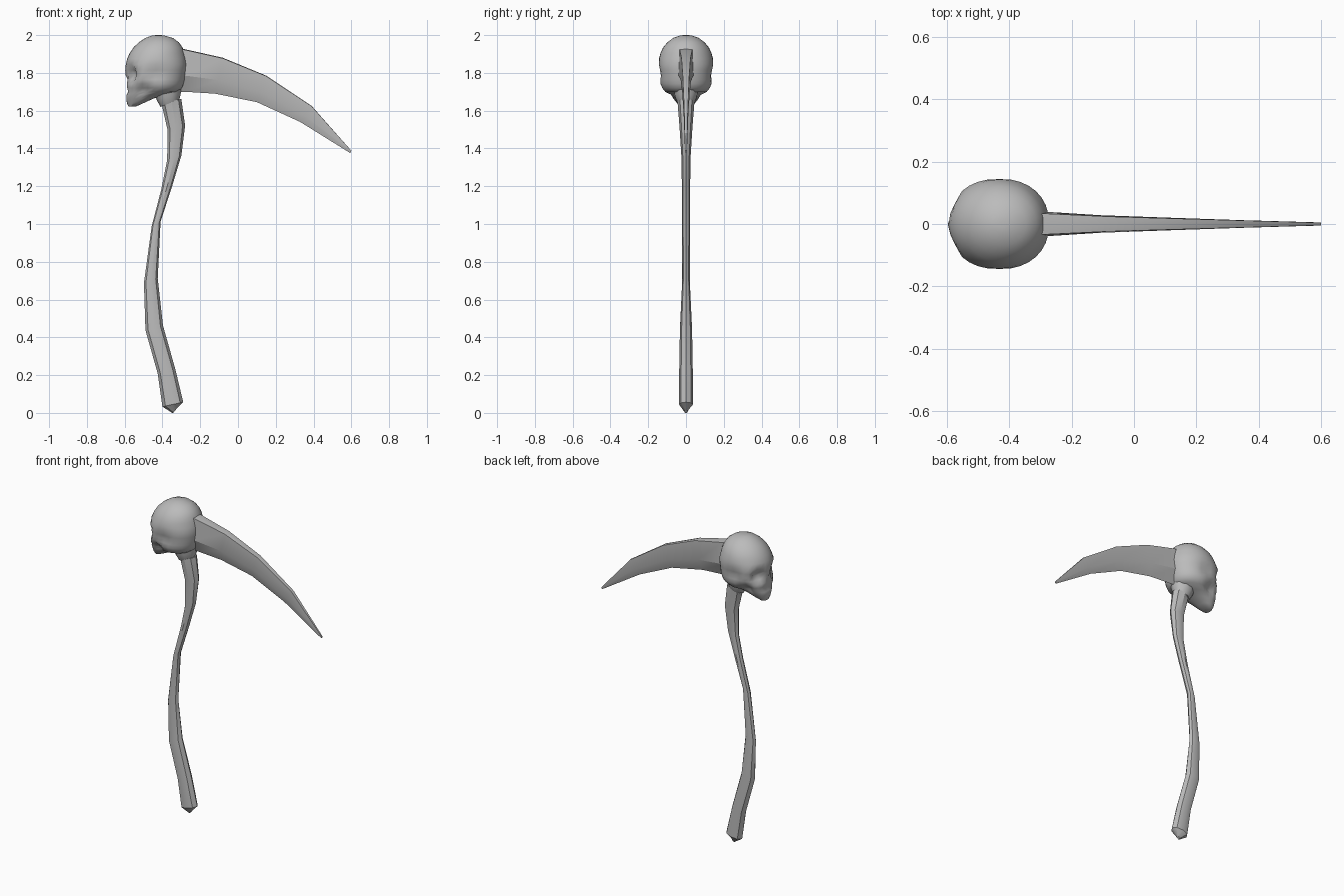
import bpy, bmesh, math
from mathutils import Vector

cube = bpy.data.objects.get("Cube")
if cube:
    bpy.data.objects.remove(cube, do_unlink=True)

bone = bpy.data.materials.new("bone grey")
bone.use_nodes = True
bone.diffuse_color = (0.5, 0.5, 0.5, 1)
bone.node_tree.nodes["Principled BSDF"].inputs["Base Color"].default_value = (0.5, 0.5, 0.5, 1)


def loft(name, rings, angle):
    """Skin a list of equal-length point rings and cap both ends."""
    bm = bmesh.new()
    loops = [[bm.verts.new(p) for p in ring] for ring in rings]
    n = len(loops[0])
    for a, b in zip(loops, loops[1:]):
        for i in range(n):
            j = (i + 1) % n
            bm.faces.new((a[i], a[j], b[j], b[i]))
    bm.faces.new(loops[0])
    bm.faces.new(loops[-1])
    bmesh.ops.remove_doubles(bm, verts=bm.verts, dist=0.0005)
    bmesh.ops.recalc_face_normals(bm, faces=bm.faces)
    mesh = bpy.data.meshes.new(name)
    bm.to_mesh(mesh)
    bm.free()
    mesh.materials.append(bone)
    obj = bpy.data.objects.new(name, mesh)
    bpy.context.collection.objects.link(obj)
    bpy.ops.object.select_all(action='DESELECT')
    obj.select_set(True)
    bpy.context.view_layer.objects.active = obj
    bpy.ops.object.shade_smooth_by_angle(angle=math.radians(angle))
    return obj


def oval(x0, x1, half_y, z, n, tilt=0.0, power=1.0):
    """Horizontal ring from x0 to x1; tilt raises the +x side."""
    cx, rx = (x0 + x1) / 2, (x1 - x0) / 2
    ring = []
    for i in range(n):
        a = math.tau * i / n
        c, s = math.cos(a), math.sin(a)
        c = math.copysign(abs(c) ** power, c)
        s = math.copysign(abs(s) ** power, s)
        ring.append(Vector((cx + rx * c, half_y * s, z + tilt * c)))
    return ring


# Crooked handle: x min, x max, half depth, height
handle = [(-.345, -.325, .008, .01), (-.40, -.29, .037, .045), (-.425, -.332, .036, .22),
          (-.49, -.397, .032, .45), (-.498, -.425, .02, .70), (-.457, -.41, .021, 1.0),
          (-.405, -.345, .022, 1.2), (-.375, -.30, .024, 1.35), (-.373, -.28, .034, 1.51),
          (-.405, -.30, .045, 1.65)]
loft("handle", [oval(*h, 8, 0.012) for h in handle], 35)

# Collar where the neck meets the handle
collar = [(-.41, -.31, .045, 1.64), (-.43, -.302, .062, 1.675), (-.45, -.295, .07, 1.74)]
loft("neck_collar", [oval(*c, 10, 0.02) for c in collar], 40)

# Skull facing -x, stacked from chin to crown
skull = [(-.58, -.54, .03, 1.622), (-.588, -.50, .048, 1.64), (-.592, -.45, .066, 1.663),
         (-.594, -.39, .088, 1.685), (-.586, -.32, .112, 1.70), (-.59, -.296, .128, 1.72),
         (-.597, -.287, .137, 1.742), (-.598, -.281, .139, 1.765), (-.597, -.277, .139, 1.79),
         (-.597, -.274, .142, 1.815), (-.594, -.272, .145, 1.845), (-.587, -.275, .143, 1.875),
         (-.573, -.283, .135, 1.905), (-.553, -.294, .121, 1.935), (-.525, -.313, .098, 1.962),
         (-.49, -.345, .068, 1.985), (-.455, -.39, .03, 1.998), (-.43, -.41, .01, 2.0)]
rings = [oval(*s, 32, 0, 0.9 if s[3] < 1.86 else 1.0) for s in skull]
# Dents: centre, radius, push direction
dents = []
for side in (-1, 1):
    dents += [((-.575, side * .07, 1.79), .05, (.045, -side * .012, 0)),    # eye socket
              ((-.50, side * .12, 1.705), .05, (.0, -side * .035, 0)),      # cheek hollow
              ((-.44, side * .14, 1.79), .045, (0, -side * .012, 0))]       # temple
dents += [((-.598, 0, 1.752), .028, (.022, 0, 0)),                          # nose hole
          ((-.59, 0, 1.70), .03, (.008, 0, 0))]                             # mouth line
for ring in rings:
    for p in ring:
        start = p.copy()
        for centre, radius, push in dents:
            d = (start - Vector(centre)).length / radius
            if d < 1.4:
                p += Vector(push) * math.exp(-1.6 * d * d)
loft("skull", rings, 50)

# Curved blade: x top, z top, x bottom, z bottom, half thickness
blade = [(-.36, 1.935, -.36, 1.70, .042), (-.28, 1.925, -.28, 1.70, .039),
         (-.08, 1.88, -.12, 1.69, .028), (.15, 1.785, .10, 1.645, .02),
         (.39, 1.625, .33, 1.54, .012), (.6, 1.388, .595, 1.375, .005)]
profile = [(0, 1), (.85, .985), (1, .38), (0, 0), (-1, .38), (-.85, .985)]
loft("blade", [[Vector((xb + (xt - xb) * t, w * k, zb + (zt - zb) * t)) for k, t in profile]
               for xt, zt, xb, zb, w in blade], 25)
